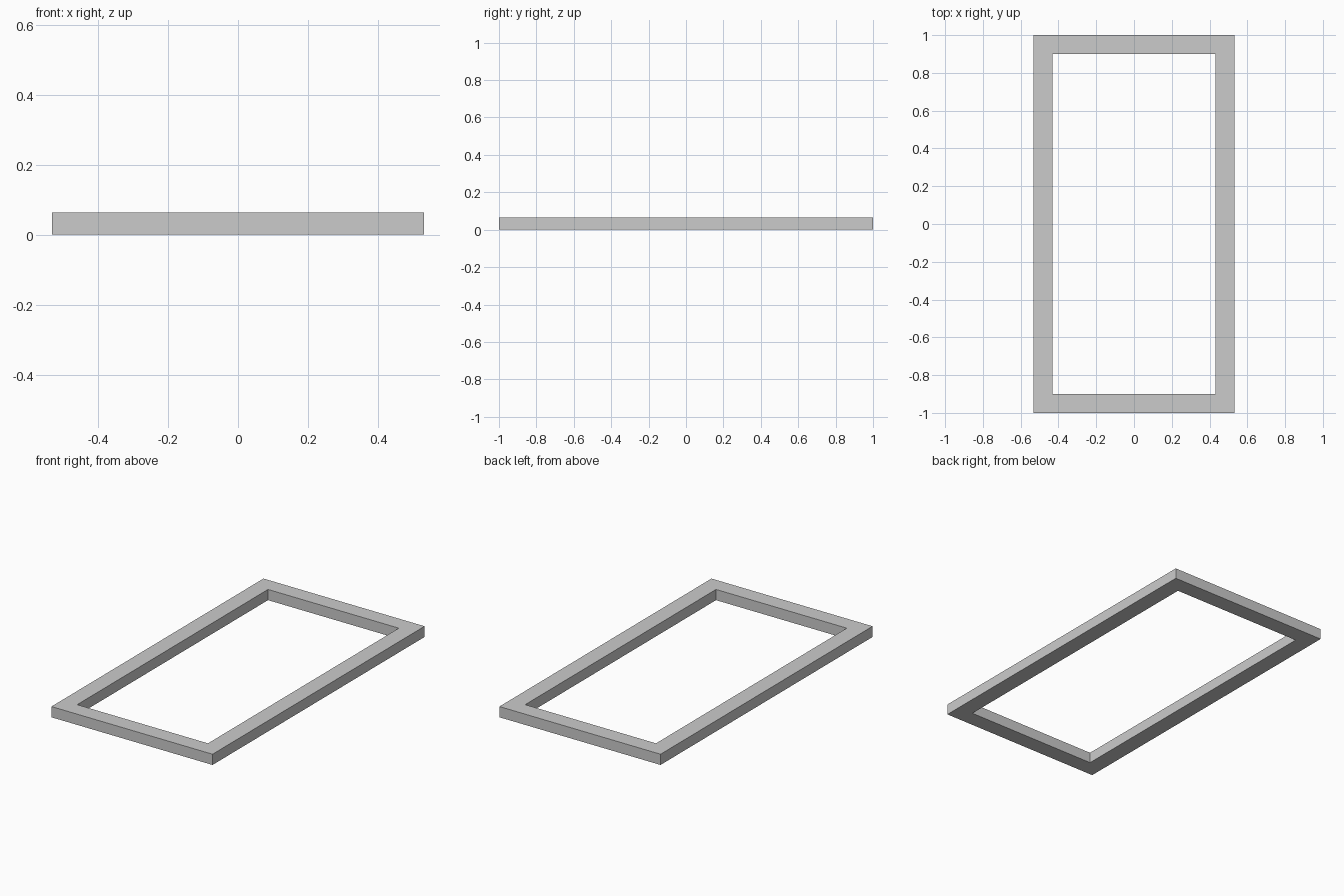
import bpy
import bmesh

if "Cube" in bpy.data.objects:
    bpy.data.objects.remove(bpy.data.objects["Cube"])

HALF_X, HALF_Y = 0.532, 1.0   # outer half sizes
BORDER = 0.1                  # width of the rails
HEIGHT = 0.064


def rectangle(bm, hx, hy):
    return [bm.verts.new((sx * hx, sy * hy, 0))
            for sx, sy in ((-1, -1), (1, -1), (1, 1), (-1, 1))]


# Frame: flat mitred ring, extruded upwards
bm = bmesh.new()
outer = rectangle(bm, HALF_X, HALF_Y)
inner = rectangle(bm, HALF_X - BORDER, HALF_Y - BORDER)
for i in range(4):
    j = (i + 1) % 4
    bm.faces.new((outer[i], outer[j], inner[j], inner[i]))

ring = bmesh.ops.extrude_face_region(bm, geom=bm.faces[:], use_keep_orig=True)
top = [g for g in ring["geom"] if isinstance(g, bmesh.types.BMVert)]
bmesh.ops.translate(bm, verts=top, vec=(0, 0, HEIGHT))
bmesh.ops.recalc_face_normals(bm, faces=bm.faces[:])

mesh = bpy.data.meshes.new("rectangular_frame")
bm.to_mesh(mesh)
bm.free()
frame = bpy.data.objects.new("rectangular_frame", mesh)
bpy.context.collection.objects.link(frame)
